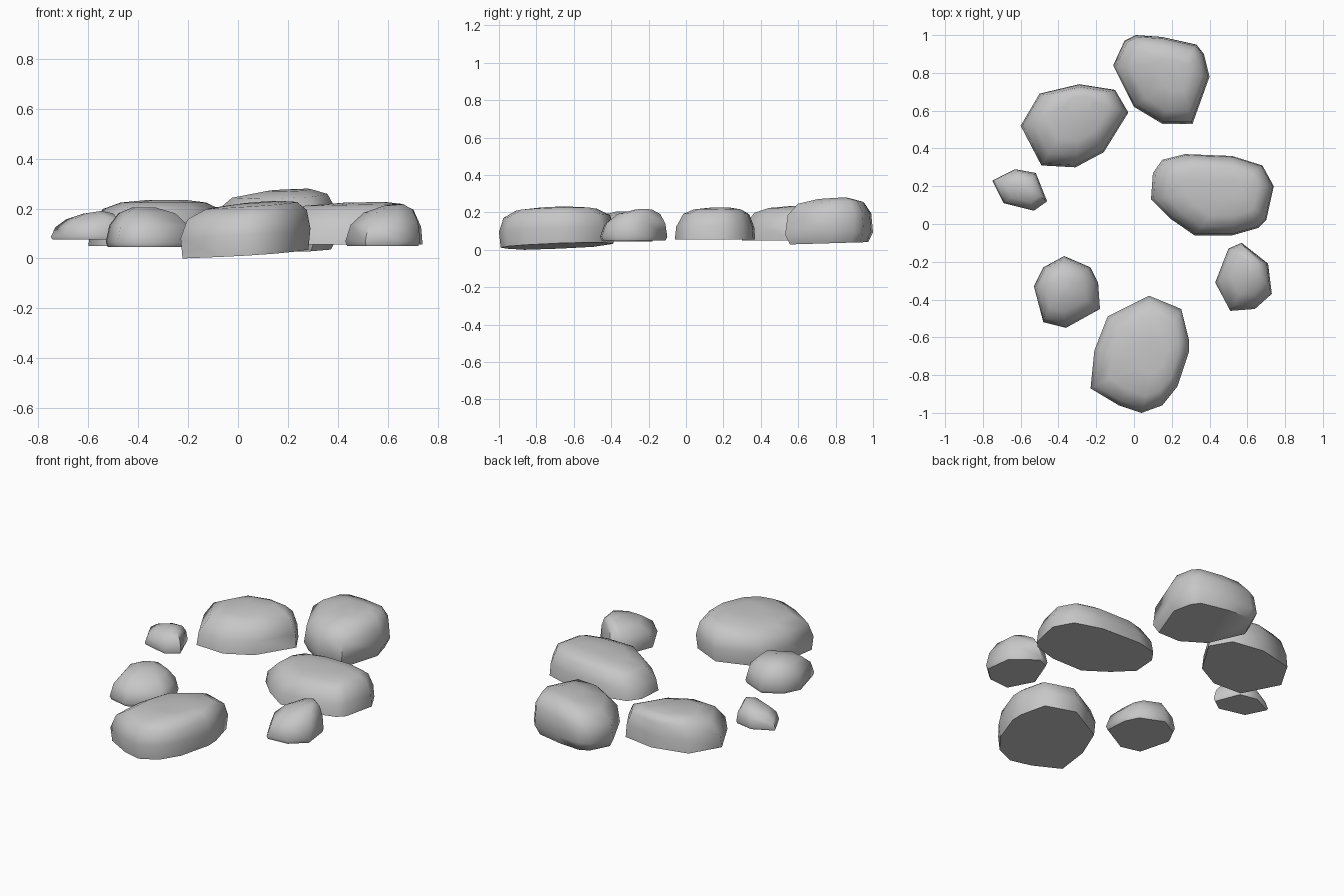
import bpy
import bmesh
import math
from mathutils import Vector

default_cube = bpy.data.objects.get("Cube")
if default_cube:
    bpy.data.objects.remove(default_cube, do_unlink=True)

# One plain stone colour
stone_grey = bpy.data.materials.new("stone grey")
stone_grey.use_nodes = True
colour = (0.57, 0.57, 0.57, 1)
stone_grey.diffuse_color = colour
stone_grey.node_tree.nodes["Principled BSDF"].inputs["Base Color"].default_value = colour

# Side profiles: (outline scale, height fraction) from the underside to the crown
STEEP = [(0.97, 0), (1, 0.4), (0.92, 0.76), (0.7, 0.94), (0.3, 1)]
TAPERED = [(1, 0), (0.97, 0.4), (0.82, 0.8), (0.6, 0.94), (0.25, 1)]
ROUNDED = [(0.89, 0), (1, 0.22), (0.95, 0.65), (0.75, 0.9), (0.35, 1)]
PEAKED = [(0.95, 0), (1, 0.12), (0.9, 0.55), (0.65, 0.85), (0.25, 1)]


def make_stone(name, outline, profile, base, top, lean=(0, 0),
               base_tilt=(0, 0), top_tilt=(0, 0)):
    """Loft a stone from its plan outline; plan sizes are in hundredths of a unit.
    lean slides the crown sideways, the tilts slope the underside and the crown."""
    points = [Vector(p) / 100 for p in outline]
    xs = [p.x for p in points]
    ys = [p.y for p in points]
    centre = Vector((min(xs) + max(xs), min(ys) + max(ys))) / 2
    lean = Vector(lean) / 100

    bm = bmesh.new()
    rings = []
    for scale, height in profile:
        tilt = Vector(base_tilt).lerp(Vector(top_tilt), height)
        slide = lean * (1 - scale) if height > 0.3 else Vector((0, 0))
        ring = []
        for p in points:
            offset = (p - centre) * scale
            plan = centre + offset + slide
            z = base + (top - base) * height + tilt.dot(offset)
            ring.append(bm.verts.new((plan.x, plan.y, max(z, 0))))
        rings.append(ring)

    # Underside, walls and crown
    bm.faces.new(rings[0])
    bm.faces.new(rings[-1])
    count = len(points)
    for low, high in zip(rings, rings[1:]):
        for i in range(count):
            j = (i + 1) % count
            bm.faces.new((low[i], low[j], high[j], high[i]))
    bmesh.ops.recalc_face_normals(bm, faces=bm.faces[:])

    mesh = bpy.data.meshes.new(name)
    bm.to_mesh(mesh)
    bm.free()
    mesh.materials.append(stone_grey)
    stone = bpy.data.objects.new(name, mesh)
    bpy.context.collection.objects.link(stone)

    # Soft upper surface with a crisp lower rim
    bpy.ops.object.select_all(action="DESELECT")
    stone.select_set(True)
    bpy.context.view_layer.objects.active = stone
    bpy.ops.object.shade_smooth_by_angle(angle=math.radians(60))


# Large stones
make_stone("front_stone",
           [(-23, -87), (-21, -67), (-14, -49), (8, -38), (25, -45), (29, -61),
            (29, -68), (23, -86), (15, -96), (4, -100), (-8, -96)],
           STEEP, 0.02, 0.225, lean=(8, -1), base_tilt=(0.06, 0.03), top_tilt=(0.07, 0.02))
make_stone("right_side_stone",
           [(9, 13), (10, 27), (15, 34), (27, 37), (52, 36), (68, 31),
            (74, 20), (70, 2), (66, -2), (52, -6), (32, -6), (19, 3)],
           TAPERED, 0.055, 0.225, lean=(12, 4), top_tilt=(0.02, 0))
make_stone("back_stone",
           [(-11, 84), (-5, 97), (1, 100), (15, 99), (33, 95), (37, 90),
            (40, 78), (31, 53), (15, 53), (0, 62)],
           ROUNDED, 0.035, 0.273, lean=(9, 4), base_tilt=(0, 0.03), top_tilt=(0.05, 0.05))
make_stone("back_left_stone",
           [(-60, 52), (-50, 69), (-29, 74), (-10, 71), (-3, 59),
            (-16, 38), (-31, 30), (-49, 31)],
           TAPERED, 0.05, 0.235, lean=(4, 14))

# Small stones
make_stone("small_left_stone",
           [(-75, 23), (-63, 29), (-52, 27), (-46, 12), (-53, 7), (-69, 11)],
           PEAKED, 0.075, 0.185, lean=(3, 2), top_tilt=(0.15, 0))
make_stone("small_front_left_stone",
           [(-53, -33), (-48, -23), (-37, -17), (-23, -23), (-19, -31),
            (-18, -45), (-36, -55), (-48, -52)],
           PEAKED, 0.045, 0.205, lean=(-3, 5))
make_stone("small_front_right_stone",
           [(43, -31), (50, -13), (57, -10), (71, -21), (73, -37),
            (64, -45), (51, -46)],
           PEAKED, 0.05, 0.215, lean=(6, 7), top_tilt=(0.08, 0.02))
